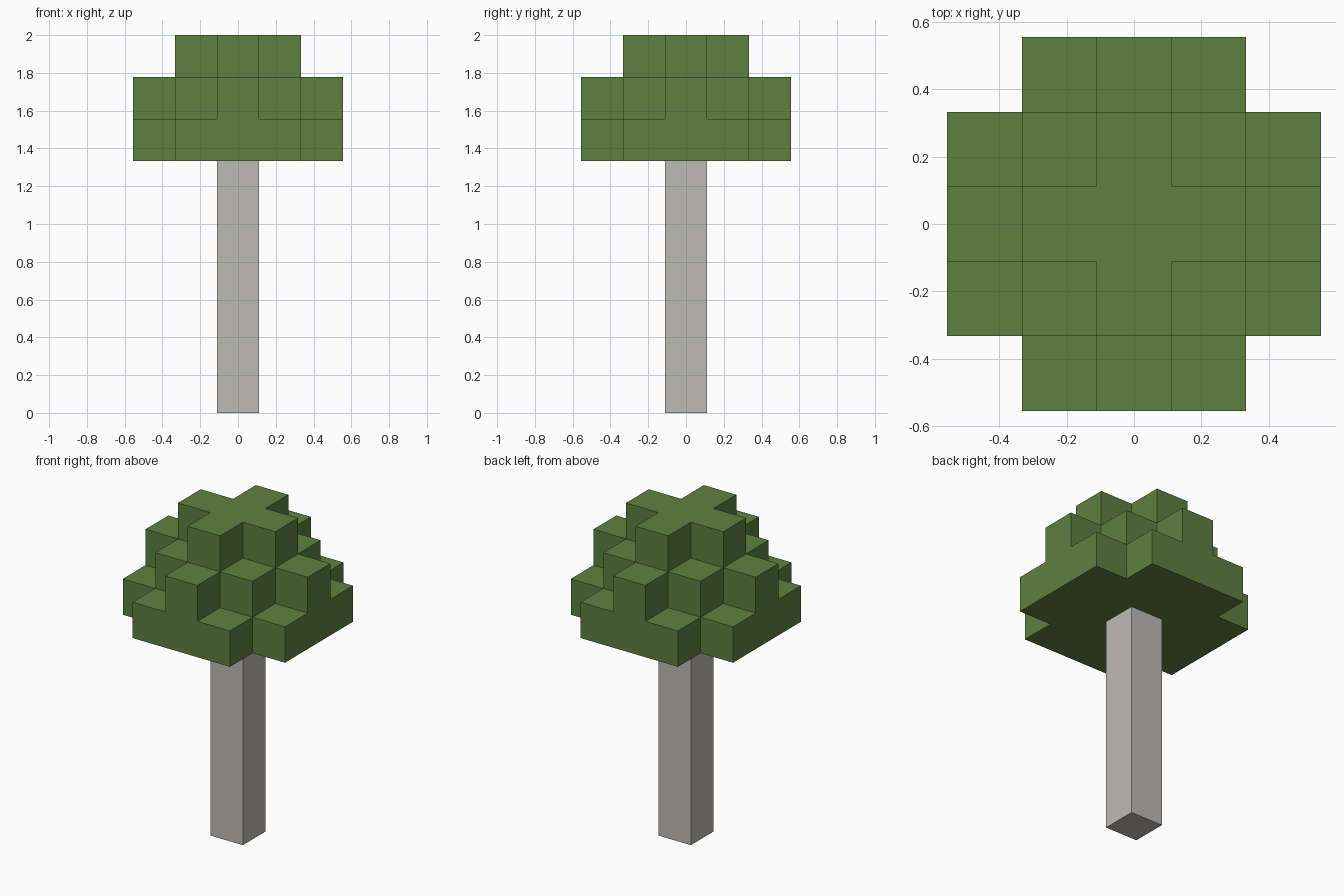
import bpy, bmesh
from mathutils import Vector

default = bpy.data.objects.get("Cube")
if default:
    bpy.data.objects.remove(default)

U = 2 / 9  # edge of one block; the tree is nine blocks tall


def make_material(name, color):
    mat = bpy.data.materials.new(name)
    mat.use_nodes = True
    mat.diffuse_color = color
    bsdf = next(n for n in mat.node_tree.nodes if n.type == 'BSDF_PRINCIPLED')
    bsdf.inputs["Base Color"].default_value = color
    bsdf.inputs["Roughness"].default_value = 1.0
    return mat


def build_blocks(name, cells, mat):
    """Join unit blocks into one clean shell, keeping only exposed faces."""
    bm = bmesh.new()
    axes = [Vector(a) for a in ((1, 0, 0), (0, 1, 0), (0, 0, 1))]
    for cell in cells:
        for i, axis in enumerate(axes):
            u, v = axes[(i + 1) % 3], axes[(i + 2) % 3]
            for side in (1, -1):
                normal = axis * side
                if tuple(int(c) for c in Vector(cell) + normal) in cells:
                    continue
                mid = Vector(cell) + Vector((0, 0, 0.5)) + normal / 2
                ring = [(-1, -1), (1, -1), (1, 1), (-1, 1)][::side]
                bm.faces.new([bm.verts.new((mid + (u * a + v * b) / 2) * U)
                              for a, b in ring])
    bmesh.ops.remove_doubles(bm, verts=bm.verts, dist=0.001)
    # Merge flat neighbours into large faces
    bmesh.ops.dissolve_limit(bm, angle_limit=0.01, verts=bm.verts, edges=bm.edges)
    mesh = bpy.data.meshes.new(name)
    bm.to_mesh(mesh)
    bm.free()
    mesh.materials.append(mat)
    obj = bpy.data.objects.new(name, mesh)
    bpy.context.collection.objects.link(obj)
    return obj


leaf_green = make_material("leaf green", (0.114, 0.216, 0.051, 1))
bark_grey = make_material("bark grey", (0.509, 0.497, 0.474, 1))

# Trunk: a column of six blocks
build_blocks("trunk", {(0, 0, z) for z in range(6)}, bark_grey)

# Canopy: three stepped diamond layers, the lowest clipped to a square
span = range(-2, 3)
canopy = {(x, y, z) for z in range(6, 9) for x in span for y in span
          if abs(x) + abs(y) <= 9 - z}
build_blocks("canopy", canopy, leaf_green)
